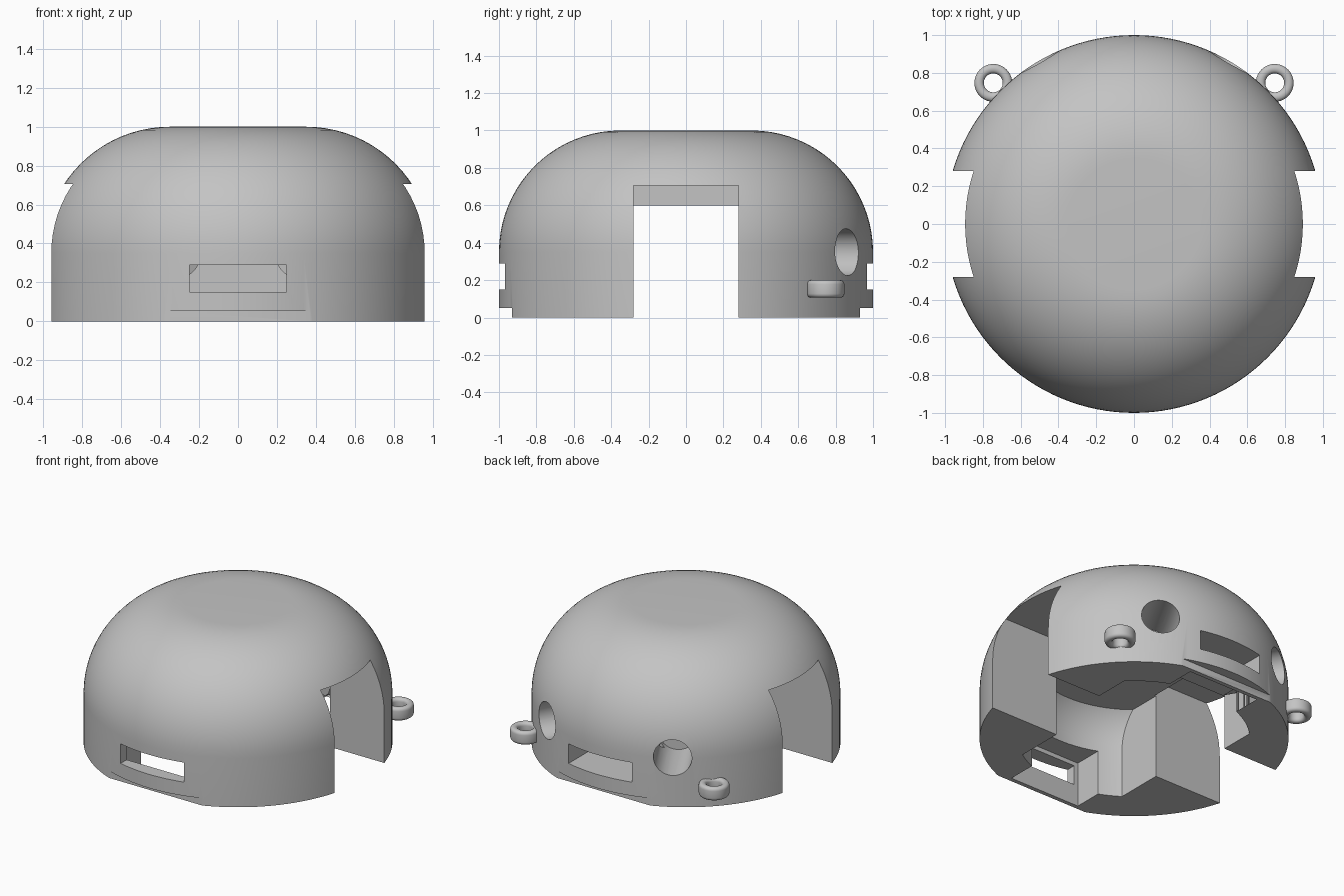
import bpy, bmesh, math

if "Cube" in bpy.data.objects:
    bpy.data.objects.remove(bpy.data.objects["Cube"])

grey = bpy.data.materials.new("light grey")
grey.diffuse_color = (0.55, 0.55, 0.55, 1)
grey.use_nodes = True
grey.node_tree.nodes["Principled BSDF"].inputs["Base Color"].default_value = grey.diffuse_color


def from_bmesh(name, bm):
    bmesh.ops.recalc_face_normals(bm, faces=bm.faces[:])
    mesh = bpy.data.meshes.new(name)
    bm.to_mesh(mesh)
    bm.free()
    obj = bpy.data.objects.new(name, mesh)
    bpy.context.collection.objects.link(obj)
    mesh.materials.append(grey)
    return obj


def revolve(name, profile, steps, closed=False):
    """Spin an (r, z) profile about the z axis."""
    bm = bmesh.new()
    verts = [bm.verts.new((r, 0, z)) for r, z in profile]
    pairs = list(zip(verts, verts[1:]))
    if closed:
        pairs.append((verts[-1], verts[0]))
    edges = [bm.edges.new(p) for p in pairs]
    bmesh.ops.spin(bm, geom=verts + edges, cent=(0, 0, 0), axis=(0, 0, 1),
                   angle=math.tau, steps=steps)
    bmesh.ops.remove_doubles(bm, verts=bm.verts[:], dist=1e-5)
    return from_bmesh(name, bm)


def box(name, x0, x1, y0, y1, z0, z1):
    bm = bmesh.new()
    bmesh.ops.create_cube(bm, size=1)
    for v in bm.verts:
        v.co.x = x1 if v.co.x > 0 else x0
        v.co.y = y1 if v.co.y > 0 else y0
        v.co.z = z1 if v.co.z > 0 else z0
    return from_bmesh(name, bm)


def boolean(target, tool, operation='DIFFERENCE'):
    mod = target.modifiers.new("cut", 'BOOLEAN')
    mod.operation = operation
    mod.solver = 'EXACT'
    mod.object = tool
    bpy.context.view_layer.objects.active = target
    bpy.ops.object.modifier_apply(modifier=mod.name)
    bpy.data.objects.remove(tool)


def smooth(obj):
    bpy.ops.object.select_all(action='DESELECT')
    obj.select_set(True)
    bpy.context.view_layer.objects.active = obj
    bpy.ops.object.shade_smooth_by_angle(angle=math.radians(30))


def dome_profile(radius, arc, base, a_max, n=20):
    """Straight wall, then a quarter arc leading to a flat top."""
    pts = [(0, base), (radius, base)]
    for i in range(n + 1):
        a = a_max * i / n
        pts.append((radius - arc + arc * math.cos(a), 0.35 + arc * math.sin(a)))
    return pts + [(0, pts[-1][1])]


# Outer dome
shell = revolve("dome_shell", dome_profile(1, 0.65, 0, math.pi / 2), 128)

# Hollow inside, narrower at the front than at the back, with a flat ceiling
for half, y0, y1 in ((0.42, -1, 0.2), (0.53, 0.1, 1)):
    cavity = revolve("cavity", dome_profile(0.75, 0.4, -0.1, math.asin(0.625)), 128)
    boolean(cavity, box("cavity_limit", -half, half, y0, y1, -0.5, 1), 'INTERSECT')
    boolean(shell, cavity)

# Side openings
for s in (-1, 1):
    xs = sorted((s * 0.41, s * 1.2))
    boolean(shell, box("side_opening", *xs, -0.28, 0.28, -0.2, 0.705))

# Front and back: inner recess, window and bottom slot
for s in (-1, 1):
    boolean(shell, box("recess", -0.28, 0.28, *sorted((s * 0.5, s * 0.9)), -0.2, 0.32))
    boolean(shell, box("window", -0.25, 0.25, *sorted((s * 0.6, s * 1.2)), 0.15, 0.29))
    boolean(shell, box("slot", -0.375, 0.375, *sorted((s * 0.93, s * 1.2)), -0.2, 0.052))

# Round holes through the back wall
for deg in (60, 120):
    a = math.radians(deg)
    bpy.ops.mesh.primitive_cylinder_add(
        vertices=48, radius=0.125, depth=0.6,
        location=(0.9 * math.cos(a), 0.9 * math.sin(a), 0.35),
        rotation=(0, math.pi / 2, a))
    boolean(shell, bpy.context.object)
smooth(shell)

# Lanyard rings with a rounded, upright section
for s, name in ((-1, "left_ring"), (1, "right_ring")):
    section = []
    for cx, cz, start in ((1, 1, 0), (-1, 1, 90), (-1, -1, 180), (1, -1, 270)):
        for k in range(5):
            a = math.radians(start + 22.5 * k)
            section.append((0.075 + 0.003 * cx + 0.022 * math.cos(a),
                            0.025 * cz + 0.022 * math.sin(a)))
    ring = revolve(name, section, 40, closed=True)
    ring.location = (s * 0.745, 0.747, 0.153)
    smooth(ring)
